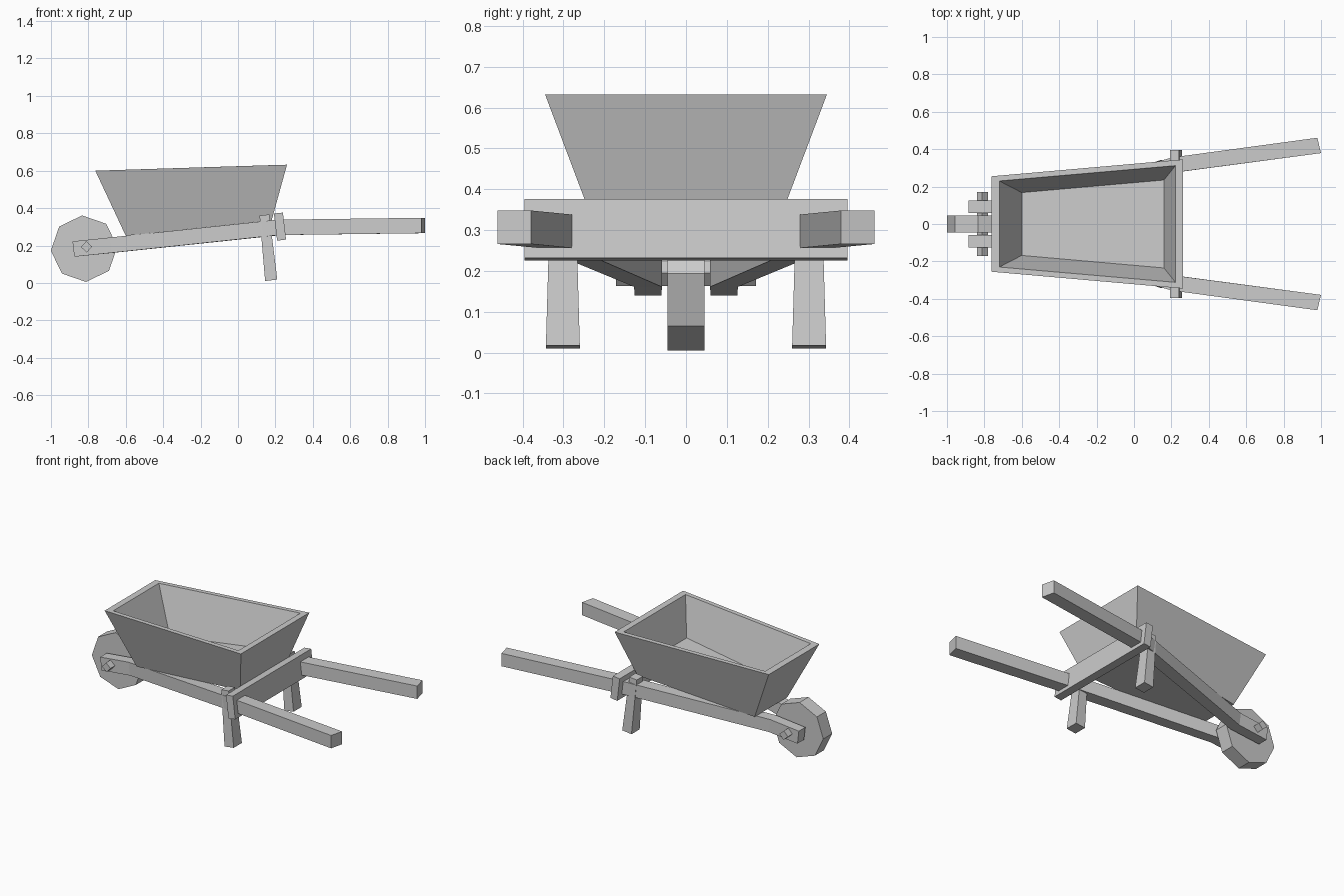
import bpy, bmesh
from math import sin, cos, radians, pi

if "Cube" in bpy.data.objects:
    bpy.data.objects.remove(bpy.data.objects["Cube"])


def loft(name, rings, mirror=False):
    """Skin a list of equal-length point rings and cap both ends."""
    bm = bmesh.new()
    vs = [[bm.verts.new(p) for p in r] for r in rings]
    n = len(vs[0])
    for a, b in zip(vs, vs[1:]):
        for i in range(n):
            j = (i + 1) % n
            bm.faces.new((a[i], a[j], b[j], b[i]))
    bm.faces.new(vs[0])
    bm.faces.new(vs[-1])
    bmesh.ops.recalc_face_normals(bm, faces=bm.faces)
    me = bpy.data.meshes.new(name)
    bm.to_mesh(me)
    bm.free()
    ob = bpy.data.objects.new(name, me)
    bpy.context.collection.objects.link(ob)
    if mirror:
        m = ob.modifiers.new("Mirror", 'MIRROR')
        m.use_axis = (False, True, False)
        m.use_mirror_merge = False
    return ob


def disc(name, x, z, r, half, sides, start):
    """Prism lying along y."""
    ang = [radians(start) + 2 * pi * i / sides for i in range(sides)]
    return loft(name, [[(x + r * cos(a), y, z + r * sin(a)) for a in ang]
                       for y in (-half, half)])


def trapezoid(x0, y0, z0, x1, y1, z1):
    """Tray outline: front edge at x0, rear edge at x1."""
    return [(x0, -y0, z0), (x1, -y1, z1), (x1, y1, z1), (x0, y0, z0)]


# wheel and axle
disc("wheel", -0.823, 0.183, 0.178, 0.045, 8, 3.4)
disc("axle", -0.81, 0.193, 0.03, 0.172, 4, 3)

# tray: outside up, over the rim, and down to the thick floor
loft("tray", [
    trapezoid(-0.60, 0.165, 0.252, 0.18, 0.233, 0.335),
    trapezoid(-0.763, 0.255, 0.60, 0.262, 0.345, 0.632),
    trapezoid(-0.72, 0.23, 0.601, 0.222, 0.312, 0.631),
    trapezoid(-0.60, 0.168, 0.32, 0.16, 0.235, 0.40),
])


# long side beams that bend outward and end as handles
def beam_ring(x, y, top, w, skew_y, skew_z):
    return [(x + sy * skew_y + (0 if up else skew_z), y + sy * w,
             top - (0 if up else 0.082))
            for sy, up in ((-1, 1), (1, 1), (1, 0), (-1, 0))]


loft("side_beam", [
    beam_ring(-0.885, 0.093, 0.222, 0.033, 0, 0.01),
    beam_ring(-0.68, 0.093, 0.243, 0.034, -0.004, 0.01),
    beam_ring(0.22, 0.317, 0.338, 0.04, -0.008, 0.005),
    beam_ring(0.99, 0.42, 0.348, 0.041, -0.01, 0),
], mirror=True)

# cross board behind the tray, tilted slightly
board = [(0.192, 0.371), (0.240, 0.376), (0.257, 0.232), (0.209, 0.226)]
loft("cross_board", [[(x, y, z) for x, z in board] for y in (-0.395, 0.395)])

# legs through the beams, leaning back toward the ground
loft("leg", [
    [(0.145, 0.26, 0.010), (0.210, 0.26, 0.018),
     (0.210, 0.343, 0.018), (0.145, 0.343, 0.010)],
    [(0.115, 0.27, 0.360), (0.167, 0.27, 0.366),
     (0.167, 0.333, 0.366), (0.115, 0.333, 0.360)],
], mirror=True)
